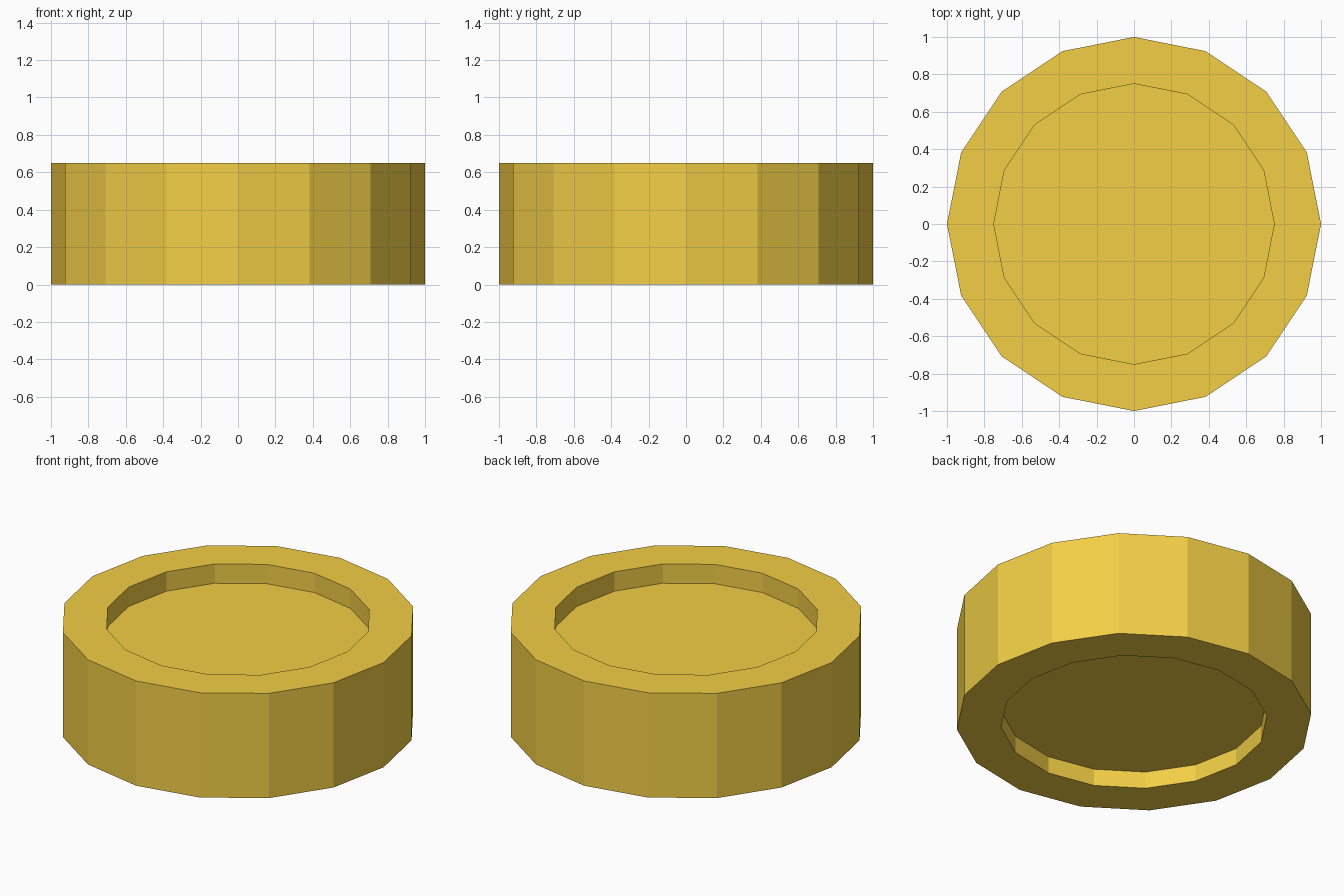
import bpy, bmesh
from math import cos, sin, tau

if "Cube" in bpy.data.objects:
    bpy.data.objects.remove(bpy.data.objects["Cube"])

SIDES = 16
HEIGHT = 0.65
TOP_DEPTH, BOTTOM_DEPTH = 0.12, 0.105
# (radius, z) from the underside recess, around the rim, to the top recess
PROFILE = [(0.75, BOTTOM_DEPTH), (0.75, 0), (1, 0),
           (1, HEIGHT), (0.75, HEIGHT), (0.75, HEIGHT - TOP_DEPTH)]

# Rings swept around z, bridged by flat side faces
bm = bmesh.new()
rings = [[bm.verts.new((r * cos(tau * i / SIDES), r * sin(tau * i / SIDES), z))
          for i in range(SIDES)] for r, z in PROFILE]
for a, b in zip(rings, rings[1:]):
    for i in range(SIDES):
        j = (i + 1) % SIDES
        bm.faces.new((a[i], a[j], b[j], b[i]))

# Recess floors
bm.faces.new(rings[0][::-1])
bm.faces.new(rings[-1])
bmesh.ops.recalc_face_normals(bm, faces=bm.faces[:])

mesh = bpy.data.meshes.new("recessed_disc")
bm.to_mesh(mesh)
bm.free()
disc = bpy.data.objects.new("recessed_disc", mesh)
bpy.context.collection.objects.link(disc)

# Gold colour
gold = bpy.data.materials.new("gold")
gold.diffuse_color = (0.89, 0.62, 0.06, 1)
gold.use_nodes = True
gold.node_tree.nodes["Principled BSDF"].inputs["Base Color"].default_value = gold.diffuse_color
mesh.materials.append(gold)
